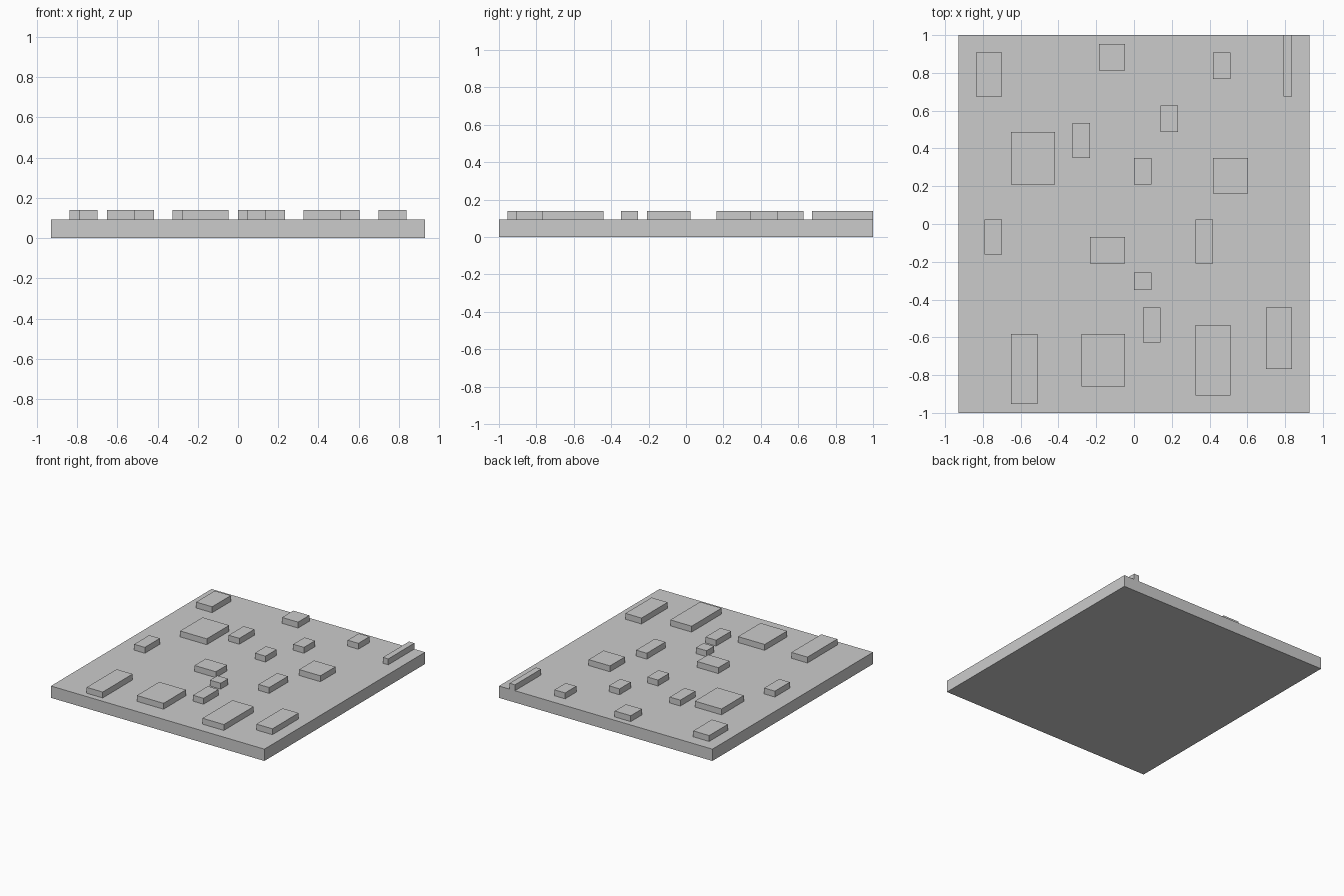
import bpy, bmesh
from mathutils import Vector

if "Cube" in bpy.data.objects:
    bpy.data.objects.remove(bpy.data.objects["Cube"])

U = 2 / 43  # layout grid pitch: the board is 40 x 43 cells


def box(name, x0, x1, y0, y1, z0, z1):
    """Axis-aligned box given by its limits in grid cells."""
    lo, hi = Vector((x0, y0, z0)) * U, Vector((x1, y1, z1)) * U
    mid, size = (lo + hi) / 2, hi - lo
    bm = bmesh.new()
    bmesh.ops.create_cube(bm, size=1)
    bmesh.ops.scale(bm, vec=size, verts=bm.verts)
    mesh = bpy.data.meshes.new(name)
    bm.to_mesh(mesh)
    bm.free()
    obj = bpy.data.objects.new(name, mesh)
    obj.location = mid
    bpy.context.collection.objects.link(obj)
    return obj


# Base slab
box("base_slab", -20, 20, -21.5, 21.5, 0, 2)

# Raised blocks: left cell, front cell (counted from front edge), width, depth
blocks = [
    # back row
    (-18, 36, 3, 5), (-4, 39, 3, 3), (9, 38, 2, 3), (17, 36, 1, 7),
    # upper middle
    (-14, 26, 5, 6), (-7, 29, 2, 4), (3, 32, 2, 3), (0, 26, 2, 3), (9, 25, 4, 4),
    # lower middle
    (-17, 18, 2, 4), (-5, 17, 4, 3), (7, 17, 2, 5), (0, 14, 2, 2),
    # front row
    (1, 8, 2, 4), (-14, 1, 3, 8), (-6, 3, 5, 6), (7, 2, 4, 8), (15, 5, 3, 7),
]
for i, (x, y, w, d) in enumerate(blocks, 1):
    y -= 21.5
    box(f"raised_block_{i:02d}", x, x + w, y, y + d, 2, 3)
